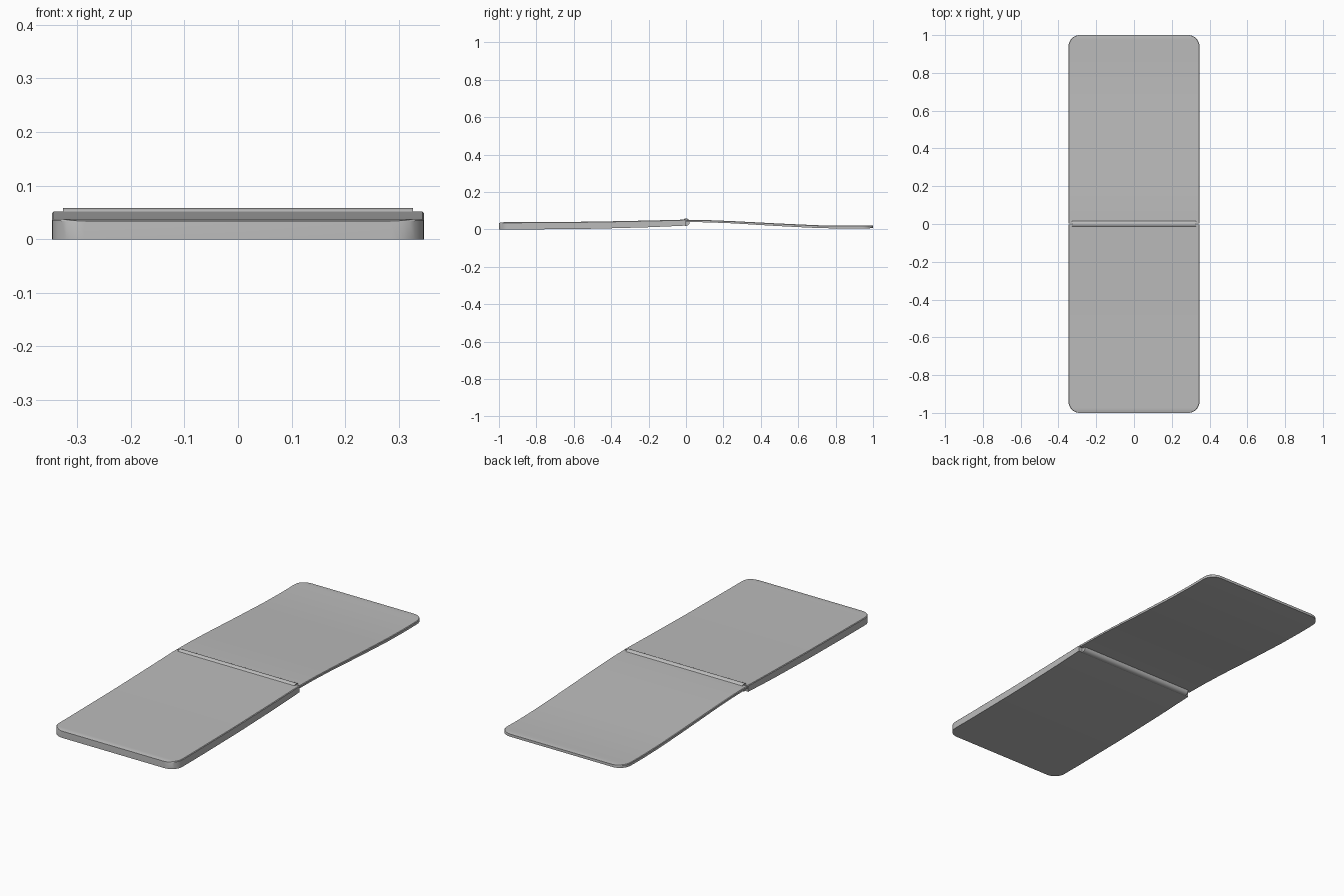
import bpy, bmesh, math

cube = bpy.data.objects.get("Cube")
if cube:
    bpy.data.objects.remove(cube, do_unlink=True)

grey = bpy.data.materials.new("mid_grey")
grey.use_nodes = True
colour = (0.5, 0.5, 0.5, 1)
grey.diffuse_color = colour
grey.node_tree.nodes["Principled BSDF"].inputs["Base Color"].default_value = colour

HALF_WIDTH = 0.347
CORNER = 0.06
GAP = 0.003


def height(keys, t):
    """Smoothly eased height between (distance, z) keys."""
    for (a, za), (b, zb) in zip(keys, keys[1:]):
        if t <= b:
            return za + (zb - za) * (t - a) / (b - a)
    return keys[-1][1]


def finish(obj, angle=30):
    obj.data.materials.append(grey)
    bpy.ops.object.select_all(action="DESELECT")
    obj.select_set(True)
    bpy.context.view_layer.objects.active = obj
    bpy.ops.object.shade_smooth_by_angle(angle=math.radians(angle))


def panel(name, side, top, bottom):
    """Thin curved slab lofted from the hinge to its rounded outer end."""
    straight = 1 - CORNER
    stations = [(GAP + (straight - GAP) * i / 16, HALF_WIDTH) for i in range(17)]
    for i in range(1, 9):
        a = math.pi / 2 * i / 8
        stations.append((straight + CORNER * math.sin(a),
                         HALF_WIDTH - CORNER * (1 - math.cos(a))))
    bm = bmesh.new()
    rings = []
    for t, w in stations:
        zt, zb = height(top, t), height(bottom, t)
        c = 0.003
        section = [(-w, zb), (w, zb), (w, zt - c), (w - c, zt), (c - w, zt), (-w, zt - c)]
        rings.append([bm.verts.new((x, side * t, z)) for x, z in section])
    for r, s in zip(rings, rings[1:]):
        for i in range(6):
            j = (i + 1) % 6
            bm.faces.new((r[i], r[j], s[j], s[i]))
    bm.faces.new(rings[0])
    bm.faces.new(rings[-1])
    bmesh.ops.recalc_face_normals(bm, faces=bm.faces)
    mesh = bpy.data.meshes.new(name)
    bm.to_mesh(mesh)
    bm.free()
    obj = bpy.data.objects.new(name, mesh)
    bpy.context.collection.objects.link(obj)
    finish(obj)


# Thicker front half, lying flat and rising toward the hinge
panel("front_half", -1,
      [(0, 0.052), (0.2, 0.047), (0.5, 0.041), (0.9, 0.038), (0.98, 0.038), (1, 0.034)],
      [(0, 0.02), (0.2, 0.011), (0.5, 0.003), (0.8, 0), (1, 0)])

# Thinner rear half, curving down to the ground
panel("rear_half", 1,
      [(0, 0.051), (0.1, 0.05), (0.25, 0.044), (0.5, 0.031), (0.7, 0.022), (0.85, 0.019),
       (0.98, 0.021), (1, 0.019)],
      [(0, 0.039), (0.1, 0.038), (0.25, 0.032), (0.5, 0.017), (0.7, 0.007), (0.85, 0.004), (1, 0.006)])

# Hinge barrel between the halves
bpy.ops.mesh.primitive_cylinder_add(vertices=32, radius=0.02, depth=0.654,
                                    location=(0, 0, 0.038), rotation=(0, math.pi / 2, 0))
hinge = bpy.context.object
hinge.name = "hinge_barrel"
finish(hinge)
